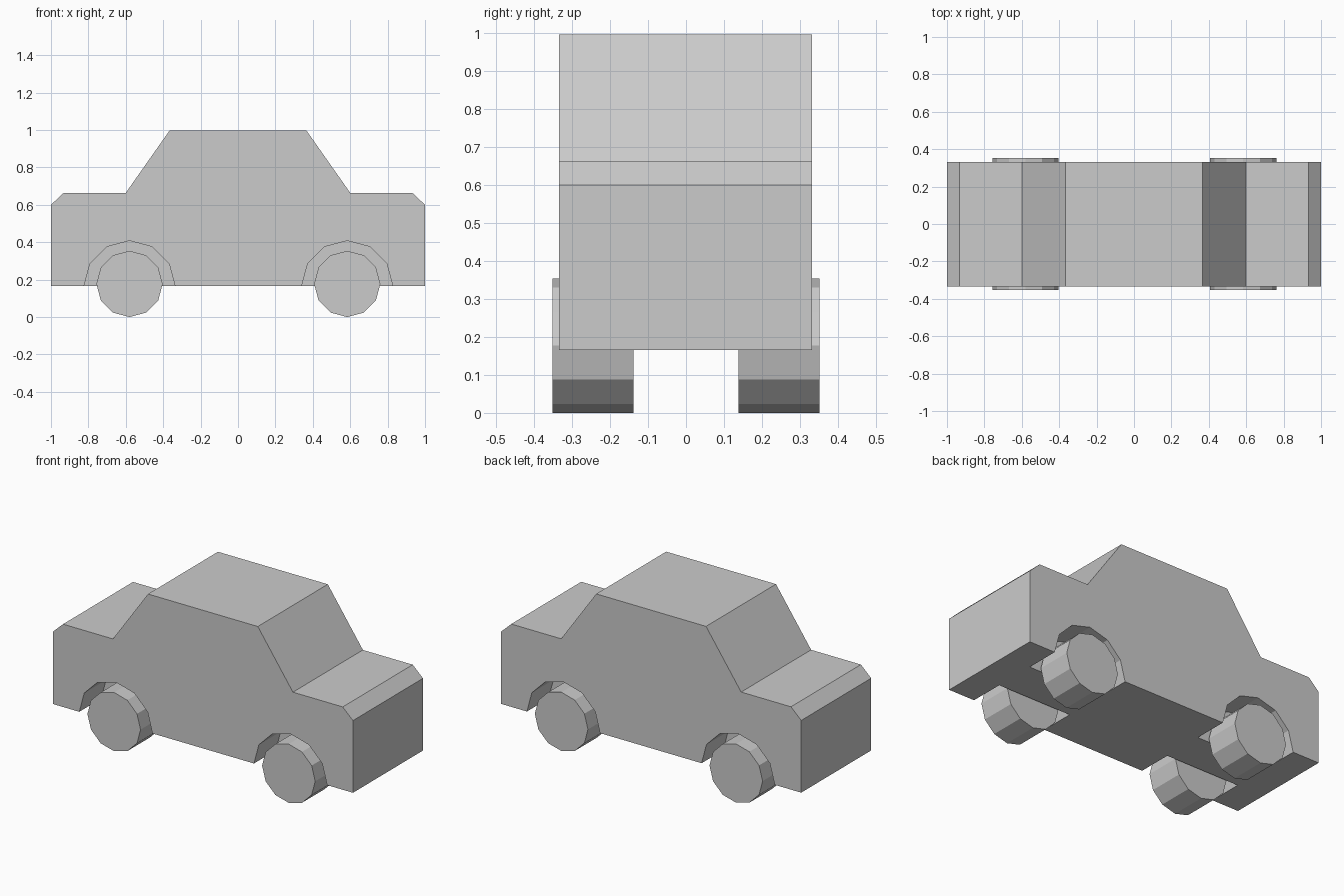
import bpy, bmesh, math

if "Cube" in bpy.data.objects:
    bpy.data.objects.remove(bpy.data.objects["Cube"])


def prism(name, profile, y0, y1):
    """Extrude an XZ outline from y0 to y1."""
    bm = bmesh.new()
    face = bm.faces.new([bm.verts.new((x, y0, z)) for x, z in profile])
    ext = bmesh.ops.extrude_face_region(bm, geom=[face])
    verts = [g for g in ext["geom"] if isinstance(g, bmesh.types.BMVert)]
    bmesh.ops.translate(bm, verts=verts, vec=(0, y1 - y0, 0))
    bmesh.ops.recalc_face_normals(bm, faces=bm.faces)
    mesh = bpy.data.meshes.new(name)
    bm.to_mesh(mesh)
    bm.free()
    obj = bpy.data.objects.new(name, mesh)
    bpy.context.collection.objects.link(obj)
    return obj


def ring(cx, cz, r, n=12):
    """Regular polygon outline with a vertex at the top."""
    return [(cx + r * math.sin(i * math.tau / n), cz + r * math.cos(i * math.tau / n))
            for i in range(n)]


# Car body: one extruded side silhouette
right = [(1.0, 0.165), (1.0, 0.6), (0.932, 0.664), (0.6, 0.664), (0.366, 0.997)]
outline = right + [(-x, z) for x, z in reversed(right)]
body = prism("car_body", outline, -0.334, 0.332)

# Wheels, and the wheel wells cut into the body
for end, x in (("rear", -0.58), ("front", 0.584)):
    for side, s in (("left", 1), ("right", -1)):
        prism(f"{end}_{side}_wheel", ring(x, 0.177, 0.177), s * 0.138, s * 0.352)

        well = prism(f"{end}_{side}_well_cutter", ring(x, 0.164, 0.244), s * 0.126, s * 0.5)
        well.hide_render = True
        well.display_type = 'WIRE'
        cut = body.modifiers.new(f"{end}_{side}_well", 'BOOLEAN')
        cut.operation = 'DIFFERENCE'
        cut.solver = 'EXACT'
        cut.object = well
